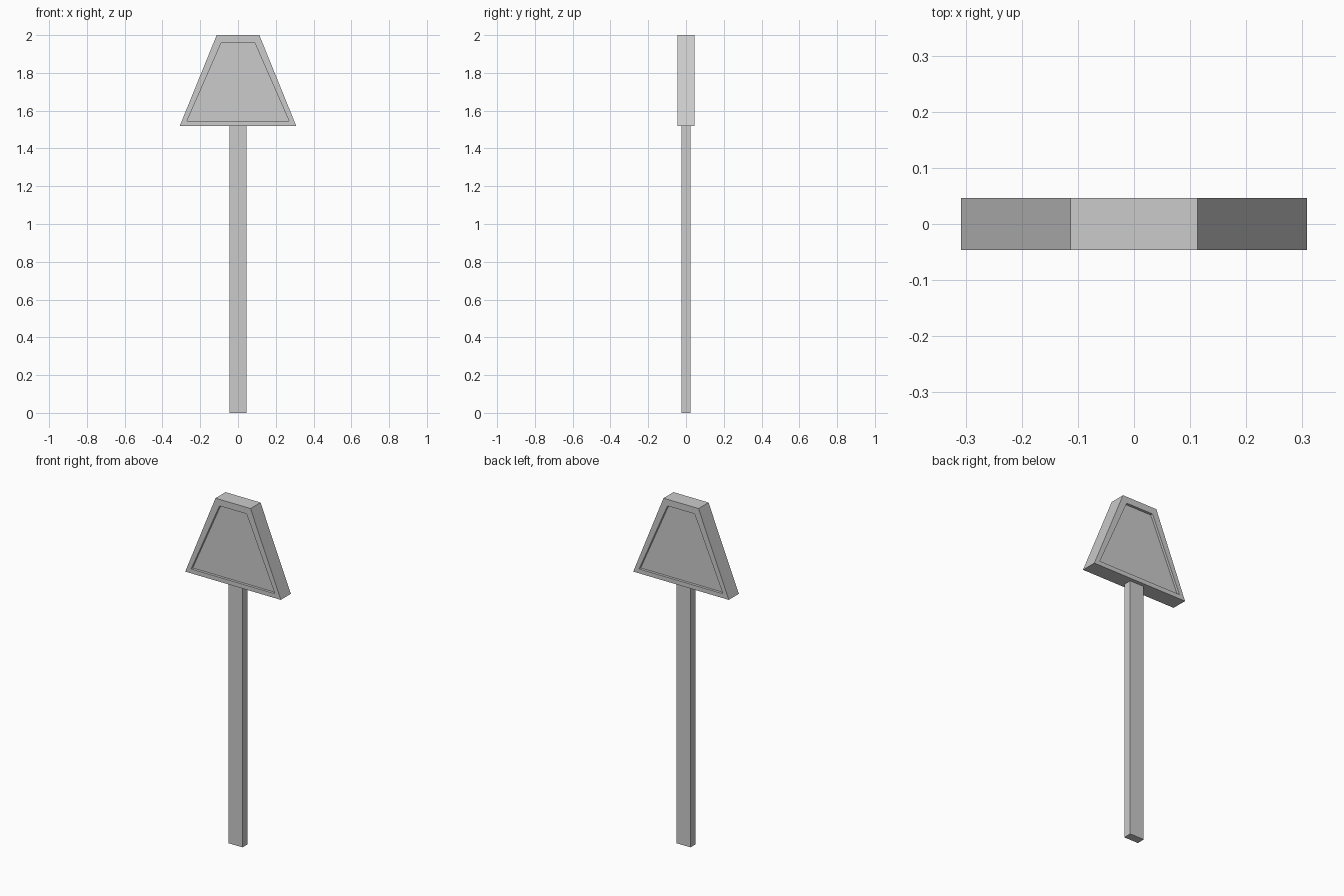
import bpy, bmesh

if "Cube" in bpy.data.objects:
    bpy.data.objects.remove(bpy.data.objects["Cube"])

HEAD_Z, TOP_Z = 1.52, 2.0


def prism(name, profile, half_depth, border=0, recess=0):
    """Extrude an XZ profile along Y, optionally with sunken front and back panels."""
    bm = bmesh.new()
    face = bm.faces.new([bm.verts.new((x, -half_depth, z)) for x, z in profile])
    out = bmesh.ops.extrude_face_region(bm, geom=[face], use_keep_orig=True)
    moved = [v for v in out["geom"] if isinstance(v, bmesh.types.BMVert)]
    bmesh.ops.translate(bm, vec=(0, 2 * half_depth, 0), verts=moved)
    bmesh.ops.recalc_face_normals(bm, faces=bm.faces[:])
    if recess:
        bm.normal_update()
        panels = [f for f in bm.faces if abs(f.normal.y) > 0.9]
        # flat border first, then straight walls down to the panel
        bmesh.ops.inset_individual(bm, faces=panels, thickness=border)
        for f in panels:
            s = 1 if f.calc_center_median().y < 0 else -1
            ext = bmesh.ops.extrude_discrete_faces(bm, faces=[f])["faces"]
            bmesh.ops.translate(bm, vec=(0, s * recess, 0), verts=ext[0].verts[:])
    mesh = bpy.data.meshes.new(name)
    bm.to_mesh(mesh)
    bm.free()
    obj = bpy.data.objects.new(name, mesh)
    bpy.context.collection.objects.link(obj)
    return obj


# Post
prism("post", [(-0.046, 0), (0.046, 0), (0.046, HEAD_Z), (-0.046, HEAD_Z)], 0.024)

# Trapezoid sign head with a recessed panel on both sides
prism("sign_head",
      [(-0.308, HEAD_Z), (0.308, HEAD_Z), (0.113, TOP_Z), (-0.113, TOP_Z)],
      0.046, border=0.046, recess=0.015)
